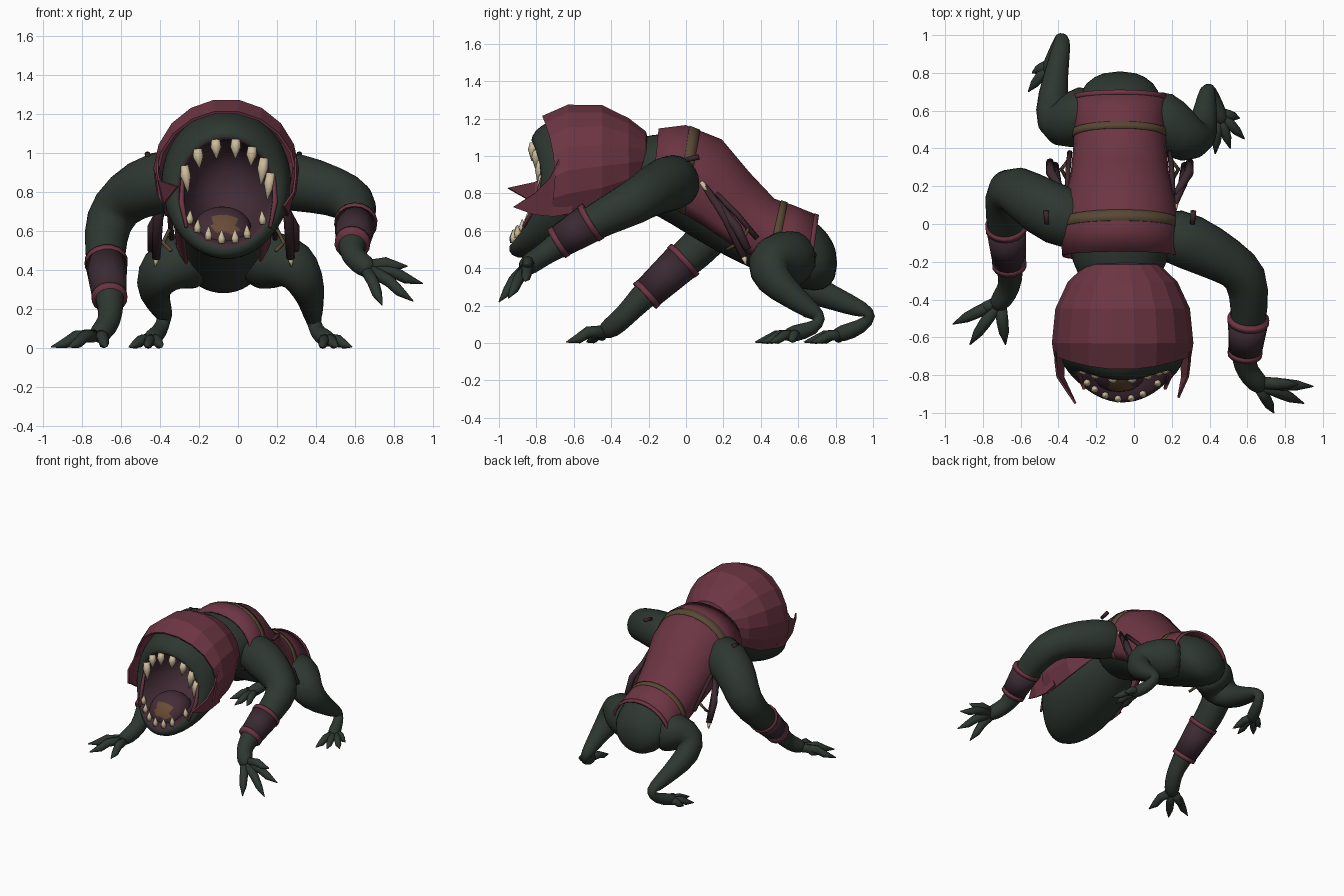
import bpy, bmesh
from math import sin, cos, radians, pi
from mathutils import Vector

if "Cube" in bpy.data.objects:
    bpy.data.objects.remove(bpy.data.objects["Cube"], do_unlink=True)


def material(name, r, g, b):
    m = bpy.data.materials.new(name)
    m.use_nodes = True
    m.diffuse_color = (r, g, b, 1)
    bsdf = m.node_tree.nodes["Principled BSDF"]
    bsdf.inputs["Base Color"].default_value = (r, g, b, 1)
    bsdf.inputs["Roughness"].default_value = 0.8
    return m


SKIN = material("dark green skin", .027, .038, .03)
RED = material("crimson cloth", .15, .036, .056)
WRAP = material("plum leather", .044, .023, .032)
MOUTH = material("mouth purple", .055, .025, .037)
BELT = material("olive belt", .1, .066, .035)
TOOTH = material("ivory", .6, .5, .32)
BROWN = material("tongue brown", .14, .07, .036)
STRAP = material("dark strap", .045, .02, .026)


def loft(name, rings, mats, closed=True, rule=None, subsurf=0, thick=0, smooth=True):
    """Skin a list of equal point rings; rule(ring index) picks the material."""
    bm = bmesh.new()
    vs = [[bm.verts.new(p) for p in ring] for ring in rings]
    n = len(vs[0])
    for i in range(len(vs) - 1):
        for j in range(n if closed else n - 1):
            k = (j + 1) % n
            f = bm.faces.new((vs[i][j], vs[i][k], vs[i + 1][k], vs[i + 1][j]))
            f.material_index = rule(i) if rule else 0
    if closed:
        bm.faces.new(vs[0])
        bm.faces.new(vs[-1]).material_index = rule(len(vs)) if rule else 0
    bmesh.ops.recalc_face_normals(bm, faces=bm.faces)
    me = bpy.data.meshes.new(name)
    bm.to_mesh(me)
    bm.free()
    for m in mats:
        me.materials.append(m)
    ob = bpy.data.objects.new(name, me)
    bpy.context.collection.objects.link(ob)
    if smooth:
        me.shade_smooth()
    if thick:
        mod = ob.modifiers.new("thickness", "SOLIDIFY")
        mod.thickness, mod.offset = thick, 0
    if subsurf:
        ob.modifiers.new("smooth", "SUBSURF").levels = subsurf
        ob.modifiers["smooth"].render_levels = subsurf
    return ob


def tube(name, path, mat, n=10, subsurf=0):
    """Round limb along (x, y, z, radius) points."""
    pts = [Vector(p[:3]) for p in path]
    tan = [(pts[min(i + 1, len(pts) - 1)] - pts[max(i - 1, 0)]).normalized() for i in range(len(pts))]
    u = tan[0].orthogonal().normalized()
    rings = []
    for i, p in enumerate(pts):
        if i:
            u = tan[i - 1].rotation_difference(tan[i]) @ u
        v = tan[i].cross(u)
        rings.append([p + path[i][3] * (cos(2 * pi * j / n) * u + sin(2 * pi * j / n) * v) for j in range(n)])
    return loft(name, rings, [mat], subsurf=subsurf)


def on_section(a, y, z, rx, rz, tilt, bow=0, grow=0, cx=-.06):
    """Point at angle a of an ellipse facing y, leaning by tilt, its sides bowed back."""
    h = (rz + grow) * sin(a)
    t = radians(tilt)
    return Vector((cx + (rx + grow) * cos(a), y + h * sin(t) + bow * cos(a) ** 2, z + h * cos(t)))


def section(*shape, arc=None, n=20, **extra):
    start, end = arc or (0, 360)
    div = n - 1 if arc else n
    return [on_section(radians(start + (end - start) * j / div), *shape, **extra) for j in range(n)]


# Torso with neck and rump
BODY = [(-.34, .92, .2, .18, 0), (-.2, .91, .255, .2, 4), (-.04, .89, .295, .26, 8),
        (.12, .81, .275, .27, 14), (.27, .68, .24, .225, 16), (.42, .57, .225, .19, 14),
        (.54, .52, .225, .2, 10), (.66, .47, .225, .19, 8), (.75, .43, .19, .16, 4), (.81, .42, .08, .07, 0)]
loft("torso", [section(*b, cx=-.075) for b in BODY], [SKIN], subsurf=1)

# Vest, its rear hem and two belts
VEST = [(-.17, .91, .285, .22, 6, -.0)] + [b + (0,) for b in BODY[2:7]] + [(.68, .475, .225, .19, 8, 0)]
WRAPPED = {"arc": (-38, 218), "cx": -.075}
loft("vest", [section(*b, grow=.014, **WRAPPED) for b in VEST], [RED], closed=False, thick=.012)


def band(name, y, mat, half, grow):
    i = max(k for k in range(len(VEST) - 1) if VEST[k][0] <= y)
    lo, hi = VEST[i], VEST[i + 1]
    rings = []
    for yy in (y - half, y + half):
        t = (yy - lo[0]) / (hi[0] - lo[0])
        rings.append(section(*[p + (q - p) * t for p, q in zip(lo, hi)], grow=grow, **WRAPPED))
    loft(name, rings, [mat], closed=False, thick=.01)


band("chest_belt", 0, BELT, .024, .02)
band("waist_belt", .48, BELT, .02, .02)
band("rear_hem", .668, RED, .012, .019)

# Head: outside from nape to lip, then back inside as the mouth cavity
HEAD = [(-.25, .93, .05, .05, 0), (-.3, .92, .2, .19, 0), (-.42, .9, .29, .29, 0),
        (-.57, .87, .335, .36, 4), (-.7, .84, .34, .378, 7, .02), (-.81, .815, .315, .372, 9, .06),
        (-.875, .8, .288, .348, 11, .1), (-.9, .8, .25, .285, 12, .11), (-.85, .805, .235, .265, 12, .09),
        (-.66, .83, .215, .235, 6), (-.5, .84, .15, .16, 0), (-.46, .84, .04, .04, 0)]
loft("head", [section(*h, n=24) for h in HEAD], [SKIN, MOUTH], rule=lambda i: int(i >= 7), subsurf=1)

# Hood with a forward flap on each side
HOOD = [(-.2, .98, .07, .07, 0), (-.22, .97, .19, .16, 0), (-.31, .95, .285, .25, 0),
        (-.45, .93, .35, .34, 0), (-.63, .905, .368, .368, 0), (-.78, .875, .357, .338, 2, .08)]
loft("hood", [section(*h, arc=(-36, 216), n=14) for h in HOOD], [RED], closed=False, thick=.014, smooth=False)
for side, s, tip, dz in (("left", 1, (.235, -.92, .73), 0), ("right", -1, (-.31, -.95, .83), .06)):
    x = -.06 + s * .355
    upper = [(x, -.68, .98), (x, -.73, .88 + dz * .4), (x - s * .01, -.81, .8 + dz), tip]
    lower = [(x - s * .04, -.6, .7), (x - s * .045, -.71, .68), (x - s * .04, -.81, .69 + dz), tip]
    loft(side + "_hood_flap", [[Vector(p), Vector(q) - Vector((0, 0, .003))] for p, q in zip(upper, lower)],
         [RED], closed=False, thick=.012, smooth=False)
    # Sinew at the mouth corner
    tube(side + "_cheek_sinew", [(-.05 + s * .235, -.77, .88, .009), (-.05 + s * .24, -.8, .75, .015),
                                 (-.05 + s * .215, -.87, .62, .009)], RED, 6)


# Teeth set around the lip
def tooth(name, angle, length, radius, lean, forward):
    p = on_section(radians(angle), -.872, .803, .237, .266, 12, .1)
    d = Vector((-lean * cos(radians(angle)), forward, -1 if angle < 180 else 1)).normalized() * length
    tube(name, [(*(p - d * .15), radius * .8), (*(p + d * .3), radius), (*(p + d), .003)], TOOTH, 7)


for i, a in enumerate((17, 36, 56, 78, 103, 128, 154)):
    tooth(f"upper_tooth_{i}", a, .12 if i in (0, 1, 6) else .085, .029, .15, -.12)
for i, a in enumerate((217, 231, 247, 264, 281, 297, 322)):
    tooth(f"lower_tooth_{i}", a, .06, .02, .1, 0)

# Tongue with a brown patch near its tip
tongue_shape = [(-.58, .6, .05, .04, 0), (-.62, .61, .12, .09, 0), (-.7, .615, .15, .12, 0), (-.77, .61, .15, .11, 0),
                (-.82, .595, .135, .09, 0), (-.86, .58, .11, .065, 0), (-.89, .565, .04, .025, 0)]
tongue = loft("tongue", [section(*r, n=28, cx=-.08) for r in tongue_shape], [MOUTH, BROWN], subsurf=1)
for f in tongue.data.polygons:
    c = f.center
    if -.88 < c.y < -.83 and c.z > .595 and abs(c.x + .06) < .065:
        f.material_index = 1

# Arms
tube("left_arm", [(.1, -.03, .87, .15), (.3, -.09, .855, .16), (.5, -.2, .805, .13), (.605, -.275, .75, .125),
                  (.612, -.45, .67, .102), (.597, -.6, .58, .09), (.58, -.72, .5, .068), (.6, -.78, .46, .06),
                  (.65, -.84, .42, .062), (.69, -.87, .39, .04)], SKIN, 12, 1)
tube("right_arm", [(-.2, -.02, .88, .15), (-.41, .04, .86, .175), (-.58, .15, .775, .145), (-.675, .22, .66, .13),
                   (-.685, .04, .48, .108), (-.67, -.12, .35, .092), (-.655, -.25, .23, .072), (-.655, -.33, .14, .06),
                   (-.7, -.4, .08, .062), (-.74, -.45, .055, .04)], SKIN, 12, 1)

# Wrist wraps with red rims
for side, a, b in (("left", (.605, -.51, .645), (.588, -.68, .54)), ("right", (-.677, -.015, .44), (-.66, -.21, .26))):
    a, b = Vector(a), Vector(b)
    tube(side + "_bracer", [(*a, .108), (*b, .088)], WRAP, 16)
    d = (b - a).normalized() * .015
    for end, p, r in (("upper", a, .111), ("lower", b, .092)):
        tube(f"{side}_{end}_rim", [(*(p - d), r), (*(p + d), r)], RED, 16)

# Legs
tube("left_leg", [(.04, .62, .45, .16), (.19, .52, .455, .16), (.3, .43, .43, .132), (.35, .455, .34, .105),
                  (.375, .57, .25, .07), (.385, .68, .165, .052), (.39, .728, .13, .034), (.41, .68, .075, .042),
                  (.45, .57, .05, .05), (.48, .53, .035, .03)], SKIN, 12, 1)
tube("right_leg", [(-.16, .62, .45, .16), (-.31, .56, .455, .16), (-.405, .505, .39, .13), (-.44, .59, .32, .1),
                   (-.415, .79, .24, .065), (-.38, .95, .175, .05), (-.378, 1, .15, .034), (-.4, .94, .085, .042),
                   (-.44, .83, .05, .05), (-.47, .79, .035, .03)], SKIN, 12, 1)


# Clawed fingers and toes
def digits(name, base, tips, r, lift):
    base = Vector(base)
    for i, tip in enumerate(tips):
        tip = Vector(tip)
        mid = base.lerp(tip, .5) + Vector((0, 0, lift))
        near = base.lerp(tip, .12)
        tube(f"{name}_{i}", [(*near, r), (*mid, r * .95), (*base.lerp(tip, .72), r * .8), (*tip, .003)], SKIN, 8)


digits("left_finger", (.65, -.84, .42), [(.95, -.86, .33), (.9, -.95, .24), (.74, -1, .22), (.87, -.85, .42)], .033, .015)
digits("right_finger", (-.71, -.41, .07), [(-.96, -.53, .005), (-.87, -.64, .005), (-.68, -.64, .005),
                                           (-.85, -.47, .02)], .033, .02)
digits("left_toe", (.45, .59, .05), [(.585, .45, .005), (.51, .4, .005), (.43, .37, .005), (.56, .56, .01)], .029, .012)
digits("right_toe", (-.44, .85, .05), [(-.56, .7, .005), (-.47, .63, .005), (-.39, .67, .005), (-.54, .8, .01)], .029, .012)

# Side harness: sheaths, straps, pegs and ivory tips
for side, s in (("left", 1), ("right", -1)):
    def piece(part, mat, *points):
        tube(f"{side}_{part}", [(-.075 + s * x, y, z, r) for x, y, z, r in points], mat, 8)
    piece("sheath", STRAP, (.29, .1, .84, .016), (.335, .22, .66, .026), (.345, .31, .46, .022))
    piece("second_sheath", WRAP, (.29, .15, .78, .016), (.365, .27, .62, .026), (.37, .33, .5, .02))
    piece("long_strap", STRAP, (.28, .16, .8, .014), (.275, .28, .68, .014), (.265, .38, .56, .014))
    piece("cross_strap", BELT, (.27, .34, .62, .01), (.31, .29, .54, .01), (.27, .22, .5, .01))
    piece("sheath_tip", TOOTH, (.345, .31, .46, .016), (.35, .32, .42, .005))
    piece("handle", TOOTH, (.29, .08, .86, .014), (.3, .12, .81, .014))
    piece("peg", STRAP, (.385, .0, .98, .013), (.39, .07, .995, .015))
